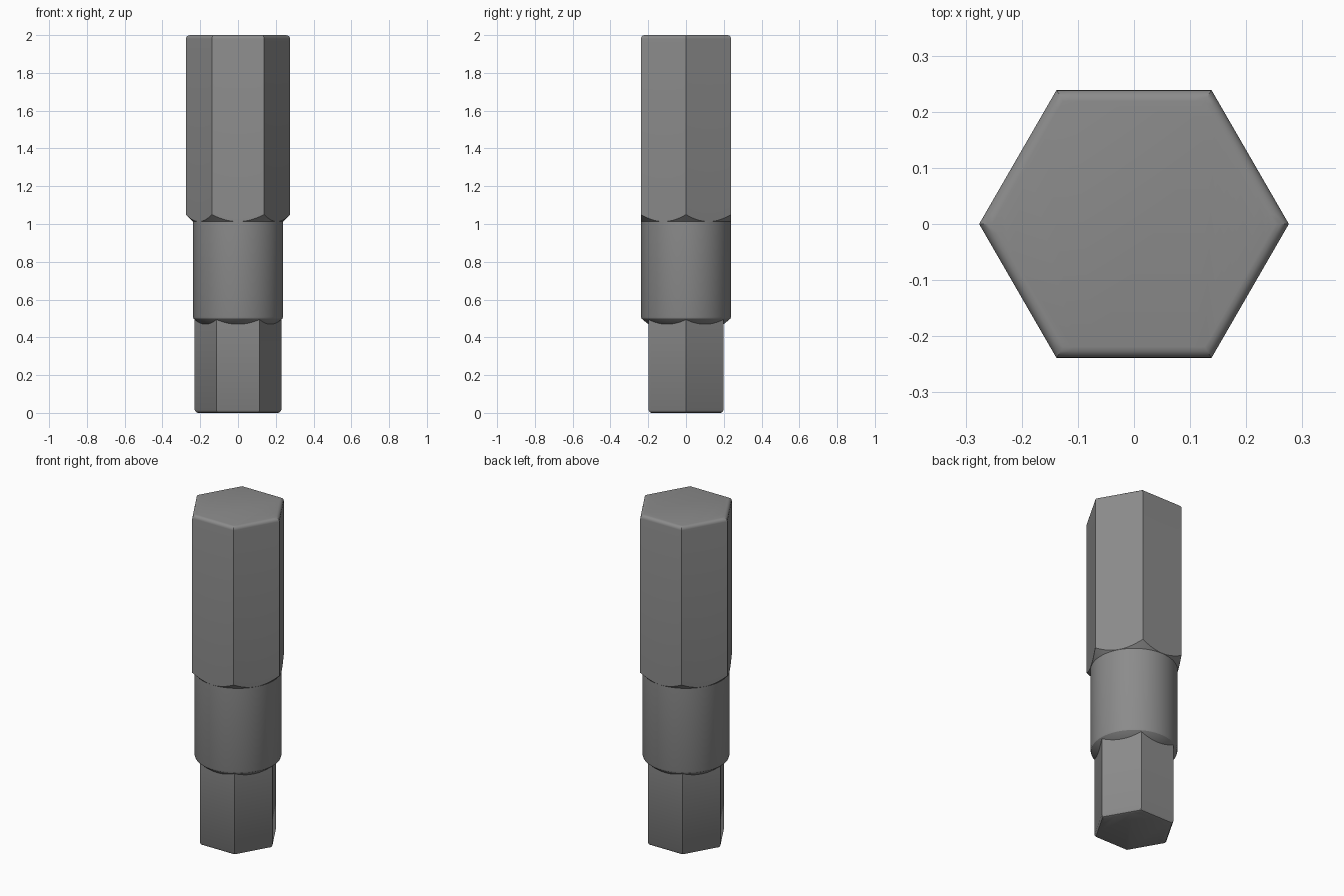
import bpy, bmesh
from math import cos, sin, pi, radians

cube = bpy.data.objects.get("Cube")
if cube:
    bpy.data.objects.remove(cube, do_unlink=True)

steel = bpy.data.materials.new("grey steel")
steel.use_nodes = True
GREY = (0.26, 0.26, 0.26, 1)
steel.diffuse_color = GREY
steel.node_tree.nodes["Principled BSDF"].inputs["Base Color"].default_value = GREY

COUNT = 96  # points around every ring
ANGLES = [2 * pi * i / COUNT for i in range(COUNT)]


def hex_radius(apothem, a):
    """Distance to a hexagon's edge with corners on the x axis."""
    return apothem / cos((a % (pi / 3)) - pi / 6)


def hex_ring(apothem, z):
    return [(hex_radius(apothem, a) * cos(a), hex_radius(apothem, a) * sin(a), z)
            for a in ANGLES]


def circle_ring(radius, z):
    return [(radius * cos(a), radius * sin(a), z) for a in ANGLES]


def chamfer_ring(apothem, z, slope):
    """Hexagon edge cut by a cone, so the corners sit higher than the flats."""
    ring = []
    for a in ANGLES:
        r = hex_radius(apothem, a)
        ring.append((r * cos(a), r * sin(a), z + slope * (r - apothem)))
    return ring


def loft(name, rings):
    """Skin a stack of rings from bottom to top and cap both ends."""
    bm = bmesh.new()
    loops = [[bm.verts.new(p) for p in ring] for ring in rings]
    for low, high in zip(loops, loops[1:]):
        for i in range(COUNT):
            j = (i + 1) % COUNT
            bm.faces.new((low[i], low[j], high[j], high[i]))
    bm.faces.new(loops[0][::-1])
    bm.faces.new(loops[-1])
    bmesh.ops.remove_doubles(bm, verts=bm.verts, dist=0.0002)
    bmesh.ops.recalc_face_normals(bm, faces=bm.faces)
    mesh = bpy.data.meshes.new(name)
    bm.to_mesh(mesh)
    bm.free()
    mesh.materials.append(steel)
    obj = bpy.data.objects.new(name, mesh)
    bpy.context.collection.objects.link(obj)
    bpy.ops.object.select_all(action="DESELECT")
    obj.select_set(True)
    bpy.context.view_layer.objects.active = obj
    bpy.ops.object.shade_smooth_by_angle(angle=radians(32))
    return obj


# Upper hexagonal shank: cone-cut underside and rounded top edge
WIDE, ROUND = 0.239, 0.02
top_edge = [hex_ring(WIDE - ROUND * (1 - cos(t)), 2 - ROUND * (1 - sin(t)))
            for t in (k * pi / 8 for k in range(5))]
loft("hex_shank",
     [circle_ring(WIDE - 0.001, 1.012), chamfer_ring(WIDE, 1.013, 1.0)] + top_edge)

# Round collar with a tapered lower rim
loft("round_collar", [circle_ring(r, z) for r, z in
     ((0.19, 0.465), (0.2, 0.47), (0.225, 0.49), (0.235, 0.499), (0.238, 0.51),
      (0.238, 1.03))])

# Lower hexagonal driving tip with a bevelled end
loft("hex_tip", [hex_ring(a, z) for a, z in
     ((0.183, 0), (0.192, 0.004), (0.199, 0.016), (0.199, 0.52))])
